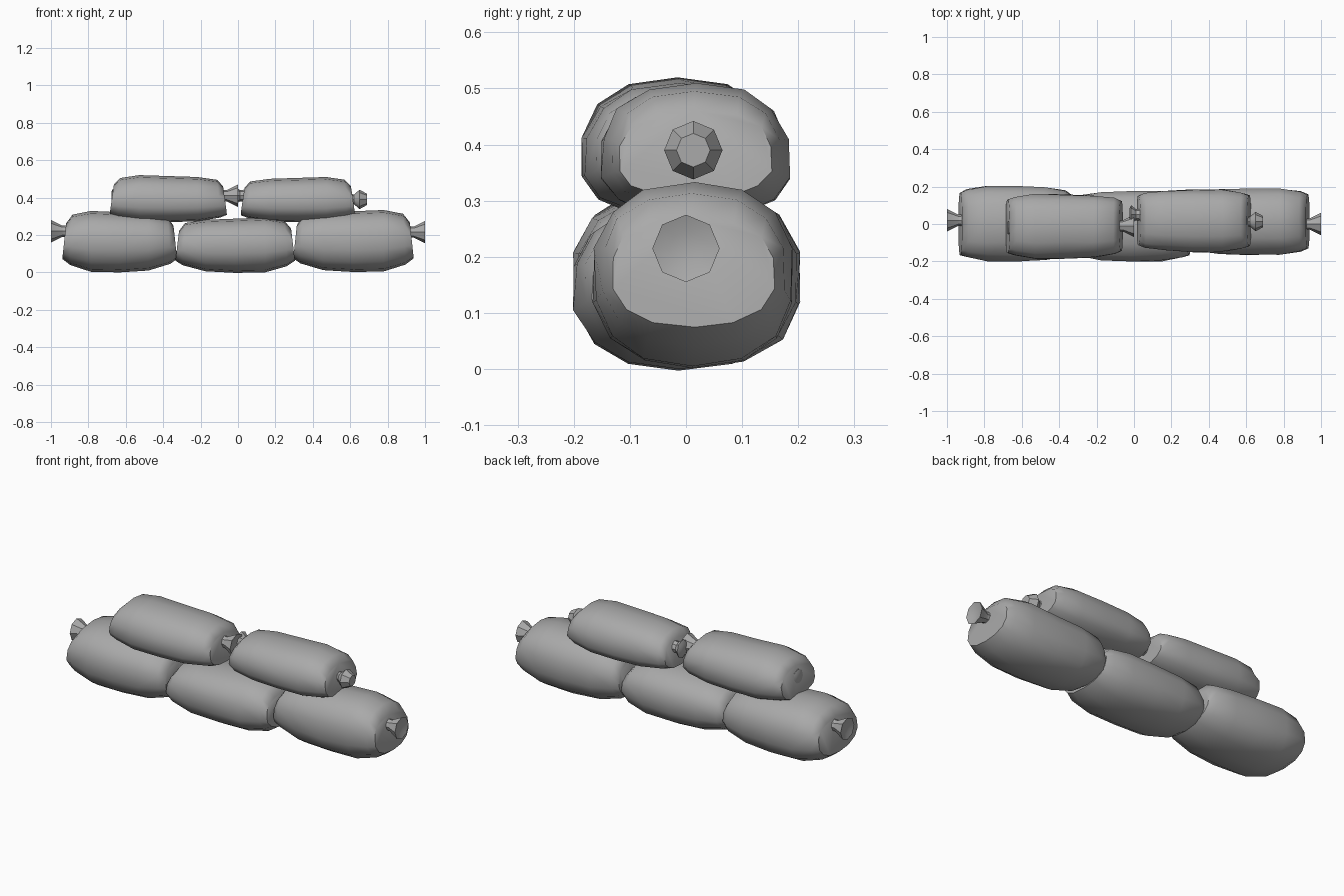
import bpy, bmesh, math, random

cube = bpy.data.objects.get("Cube")
if cube:
    bpy.data.objects.remove(cube, do_unlink=True)

random.seed(4)
SIDES = 14

grey = bpy.data.materials.new("sack_grey")
grey.use_nodes = True
COLOUR = (0.4, 0.4, 0.4, 1)
grey.diffuse_color = COLOUR
grey.node_tree.nodes["Principled BSDF"].inputs["Base Color"].default_value = COLOUR


def loft(name, rings, angle):
    """Skin a list of closed rings and cap both ends."""
    bm = bmesh.new()
    loops = [[bm.verts.new(p) for p in ring] for ring in rings]
    n = len(loops[0])
    for a, b in zip(loops, loops[1:]):
        for i in range(n):
            j = (i + 1) % n
            bm.faces.new((a[i], a[j], b[j], b[i]))
    bm.faces.new(loops[0])
    bm.faces.new(loops[-1])
    bmesh.ops.recalc_face_normals(bm, faces=bm.faces)
    mesh = bpy.data.meshes.new(name)
    bm.to_mesh(mesh)
    bm.free()
    mesh.materials.append(grey)
    obj = bpy.data.objects.new(name, mesh)
    bpy.context.collection.objects.link(obj)
    bpy.ops.object.select_all(action='DESELECT')
    obj.select_set(True)
    bpy.context.view_layer.objects.active = obj
    bpy.ops.object.shade_smooth_by_angle(angle=math.radians(angle))


def power(v, e):
    return math.copysign(abs(v) ** e, v)


# Stations along a bag: position, width, bottom and top as fractions
STATIONS = [(-1, .78, .22, .76), (-.88, .88, .14, .90), (-.5, .97, .03, .96),
            (0, 1, 0, .98), (.5, 1, .01, 1), (.86, .91, .12, .94), (1, .83, .22, .80)]


def bag(name, x0, x1, y0, y1, z0, z1, tie, sag=1.0, waist=.5):
    """Stuffed bag from x0 to x1; tie is +1 or -1 for the knotted end."""
    cx, half = (x0 + x1) / 2, (x1 - x0) / 2
    cy, wide, tall = (y0 + y1) / 2, (y1 - y0) / 2, z1 - z0
    rings = []
    for t, w, lo, hi in STATIONS:
        lo *= sag
        mid = lo + (hi - lo) * waist
        ring = []
        for i in range(SIDES):
            a = 2 * math.pi * (i + .5) / SIDES
            c, s = power(math.cos(a), .84), power(math.sin(a), .84)
            h = mid + s * ((hi - mid) if s > 0 else (mid - lo)) * 1.02
            lean = .035 * max(0, h - .2) * power(t, 5)
            jitter = random.uniform(-.004, .004)
            ring.append((cx + tie * (t * half - lean),
                         cy + c * wide * w * 1.01 + jitter, z0 + tall * h))
        rings.append(ring)
    loft(name, rings, 50)


def knot(name, x, y, z, direction, profile, sides=8):
    """Gathered cloth end: profile holds (distance, radius) pairs."""
    rings = []
    for d, r in profile:
        rings.append([(x + direction * d,
                       y + r * math.cos(2 * math.pi * i / sides),
                       z + r * math.sin(2 * math.pi * i / sides)) for i in range(sides)])
    loft(name, rings, 35)


FLARE = [(-.03, .045), (.01, .03), (.025, .03), (.085, .06), (.075, .03)]
BEAD = [(-.03, .04), (.015, .026), (.045, .052), (.085, .03)]
STUB = [(-.03, .045), (.015, .045), (.022, .03)]

# Bottom row
bag("bottom_right_bag", -.94, -.325, -.20, .205, .003, .325, -1)
bag("bottom_middle_bag", -.335, .305, -.20, .175, 0, .29, 1)
bag("bottom_left_bag", .295, .94, -.165, .19, .005, .33, 1)
knot("bottom_right_knot", -.915, .02, .22, -1, FLARE)
knot("bottom_left_knot", .915, 0, .215, 1, FLARE)

# Top row
bag("top_right_bag", -.685, -.06, -.185, .16, .27, .517, -1, .7, .42)
bag("top_left_bag", .015, .625, -.15, .185, .27, .507, 1, .7, .42)
knot("top_right_knot", -.085, -.01, .41, 1, FLARE)
knot("top_right_stub", -.655, -.02, .40, -1, STUB)
knot("top_left_knot", .605, .013, .39, 1, BEAD)
knot("top_left_stub", .035, .05, .41, -1, FLARE[:3] + [(.05, .05), (.06, .03)])
